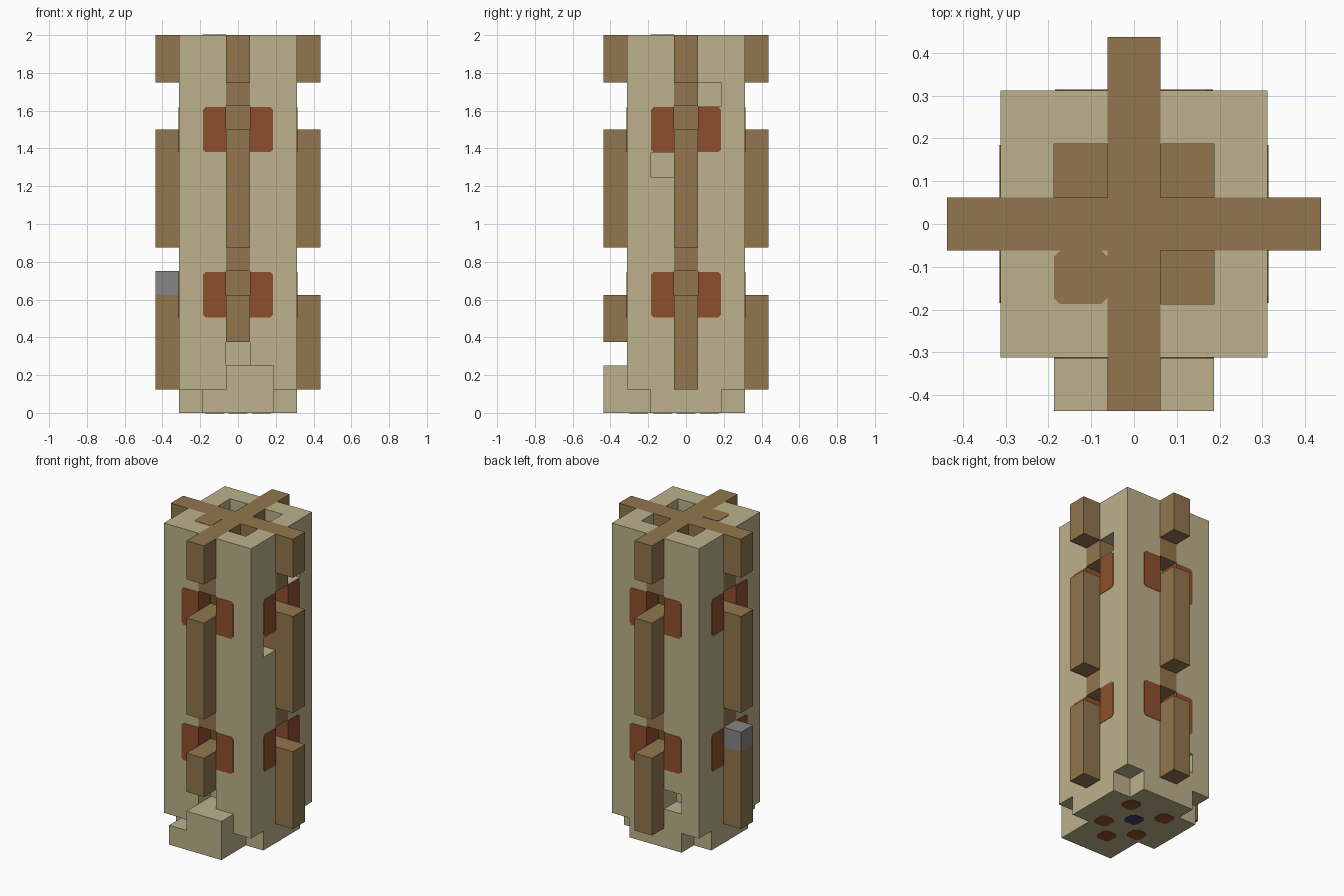
import bpy, bmesh, math
from mathutils import Matrix, Vector

if "Cube" in bpy.data.objects:
    bpy.data.objects.remove(bpy.data.objects["Cube"])

U = 0.125  # block size
WINDOWS = (5, 12)  # block layers with open windows


def material(name, rgb):
    lin = [((c / 255 + 0.055) / 1.055) ** 2.4 for c in rgb] + [1]
    m = bpy.data.materials.new(name)
    m.use_nodes = True
    m.diffuse_color = lin
    m.node_tree.nodes["Principled BSDF"].inputs["Base Color"].default_value = lin
    return m


SAND = material("sandstone", (188, 178, 139))
WOOD = material("brown wood", (146, 118, 77))
RED = material("rust red", (143, 79, 45))
GREY = material("grey stone", (134, 134, 134))
NAVY = material("dark navy", (64, 62, 100))


def box(x, y, z):
    """Block coordinates in three inclusive ranges."""
    span = lambda r: range(r[0], r[1] + 1)
    return {(i, j, k) for i in span(x) for j in span(y) for k in span(z)}


def finish(name, bm, mats):
    me = bpy.data.meshes.new(name)
    bm.to_mesh(me)
    bm.free()
    for m in mats:
        me.materials.append(m)
    ob = bpy.data.objects.new(name, me)
    bpy.context.scene.collection.objects.link(ob)
    return ob


def blocks(name, cells, mat, accent=None, rule=None):
    """Solid made of unit blocks, keeping only the outer faces."""
    bm = bmesh.new()
    for c in cells:
        for axis in range(3):
            for sign in (-1, 1):
                n = Vector((0, 0, 0))
                n[axis] = sign
                if tuple(int(a + b) for a, b in zip(c, n)) in cells:
                    continue
                a = Vector((0, 0, 0))
                a[(axis + 1) % 3] = 1
                b = n.cross(a)
                mid = Vector(c) + n / 2
                ring = [mid + (a * s + b * t) / 2
                        for s, t in ((-1, -1), (1, -1), (1, 1), (-1, 1))]
                f = bm.faces.new([bm.verts.new((v + Vector((0, 0, 0.5))) * U) for v in ring])
                if rule and rule(mid, c):
                    f.material_index = 1
    bmesh.ops.remove_doubles(bm, verts=bm.verts, dist=U / 100)
    bmesh.ops.dissolve_limit(bm, angle_limit=0.01, verts=bm.verts, edges=bm.edges,
                             delimit={'MATERIAL'})
    return finish(name, bm, [mat] + ([accent] if accent else []))


def plate(name, inner, outer, height, cut, matrix, mat, thick=0.002):
    """Thin mirrored pair of panels with clipped outer corners."""
    bm = bmesh.new()
    h = height / 2
    pts = [(inner, -h), (outer - cut, -h), (outer, cut - h),
           (outer, h - cut), (outer - cut, h), (inner, h)]
    for s in (1, -1):
        f = bm.faces.new([bm.verts.new((s * x, y, thick)) for x, y in pts][::s])
        ext = bmesh.ops.extrude_face_region(bm, geom=[f], use_keep_orig=True)
        for v in ext["geom"]:
            if isinstance(v, bmesh.types.BMVert):
                v.co.z = 0
    bmesh.ops.recalc_face_normals(bm, faces=bm.faces)
    bm.transform(matrix)
    return finish(name, bm, [mat])


# Foot with notched corners, stepped entrance and solid core
blocks("foot", box((-1, 1), (-2, 2), (0, 0)) | box((-2, 2), (-1, 1), (0, 0)), SAND)
blocks("entrance_step", box((-1, 1), (-3, -3), (0, 0)) | box((0, 1), (-3, -3), (1, 1)), SAND)
blocks("core", box((-1, 1), (-1, 1), (1, 3)), SAND)

# Square shell with missing stones and slots for the posts
shell = box((-2, 2), (-2, 2), (1, 15)) - box((-1, 1), (-1, 1), (1, 15))
slots = {c for c in shell if 0 in c[:2] and c[2] >= 3}
gaps = {(2, 1, 13), (2, -1, 10), (-1, 2, 2), (0, -2, 2)}


def window_side(mid, cell):
    near, far = sorted((abs(mid.x), abs(mid.y)))
    return cell[2] in WINDOWS and near == 0.5 and far == 2


blocks("shell", shell - slots - gaps, SAND, RED, window_side)

# Timber posts inside the walls, centre pillar, floor and roof cross
blocks("wall_posts", {c for c in slots if c[2] not in WINDOWS and c[2] < 14}, WOOD)
blocks("centre_pillar", box((0, 0), (0, 0), (4, 13)), WOOD)
blocks("inner_floor", box((-1, 1), (-1, 1), (6, 6)) - {(0, 0, 6)}, WOOD)
blocks("roof_cross", box((-3, 3), (0, 0), (14, 15)) | box((0, 0), (-3, 3), (14, 15)), WOOD)
blocks("roof_block", {(-1, -1, 15)}, SAND)
plate("roof_patch", 0, U / 2, U, 0.014,
      Matrix.Translation((-U, -U, 16 * U)), WOOD)

# Outer beams and painted window surrounds on each side
for turn, side in enumerate(("front", "left", "back", "right")):
    spin = Matrix.Rotation(turn * math.pi / 2, 4, 'Z')
    x, y = (round(v) for v in (spin @ Vector((0, -3, 0)))[:2])
    low = 3 if side == "front" else 1
    blocks(side + "_lower_beam", box((x, x), (y, y), (low, 4)), WOOD)
    blocks(side + "_upper_beam", box((x, x), (y, y), (7, 11)), WOOD)
    for k in WINDOWS:
        place = spin @ Matrix.Translation((0, -2.5 * U, k * U)) @ Matrix.Rotation(math.pi / 2, 4, 'X')
        plate(side + "_window_surround", U / 2, 0.185, 0.24, 0.014, place, RED)

# Stone on top of one beam
blocks("beam_stone", {(-3, 0, 5)}, GREY)

# Painted spots under the foot
for x, y in ((1, 1), (1, -1), (-1, 1), (-1, -1), (0, -2), (0, 0)):
    place = Matrix.Translation((x * U, y * U, 0)) @ Matrix.Rotation(math.pi, 4, 'X')
    plate("underside_spot", 0, 0.05, 0.1, 0.02, place, RED if (x, y) != (0, 0) else NAVY)
